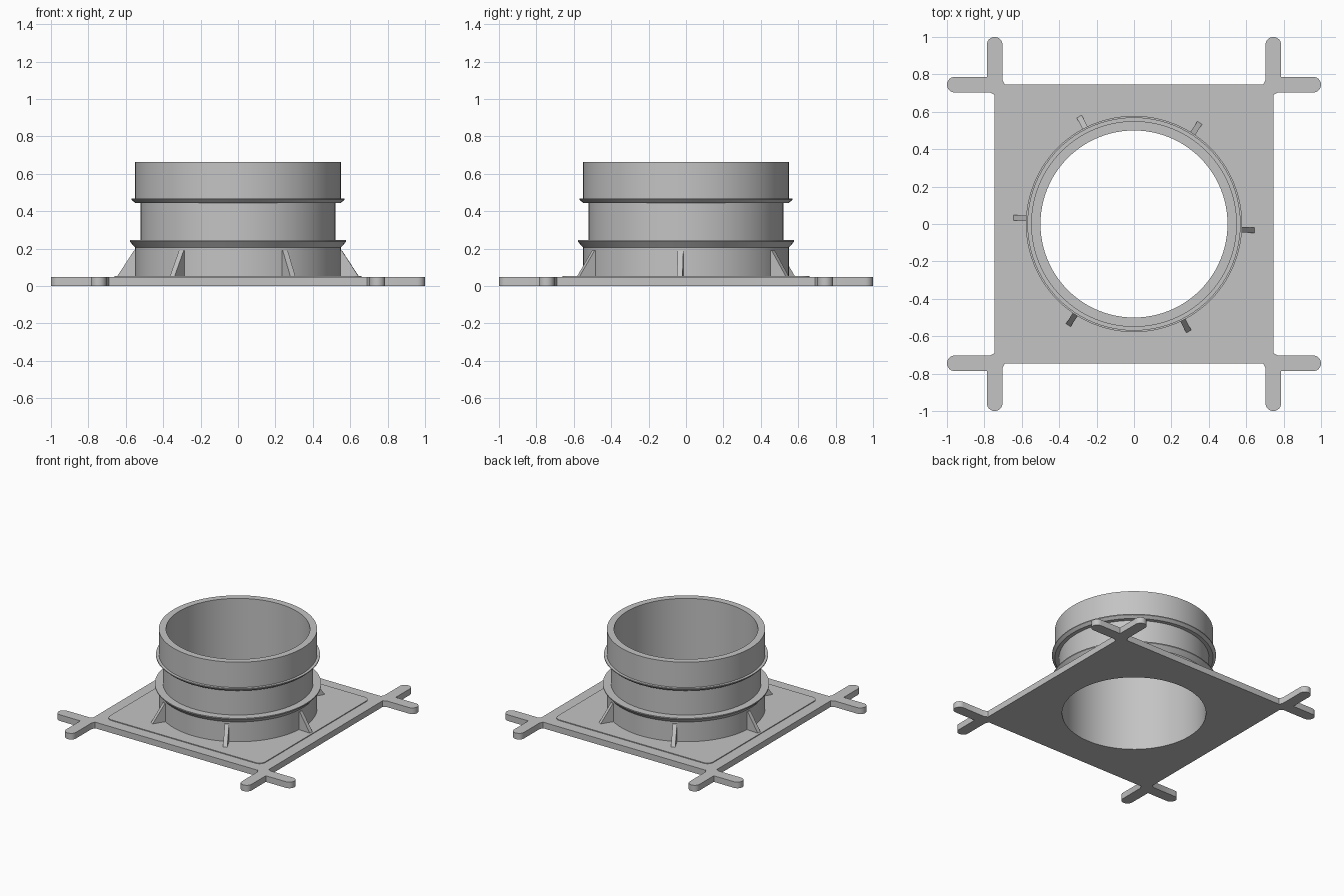
import bpy, bmesh
from math import sin, cos, pi, radians
from mathutils import Matrix, Vector

cube = bpy.data.objects.get("Cube")
if cube:
    bpy.data.objects.remove(cube, do_unlink=True)

PLATE_TOP, PANEL_TOP, BORE, SEGMENTS = 0.047, 0.053, 0.5, 96

grey = bpy.data.materials.new("plain grey")
grey.use_nodes = True
colour = (0.55, 0.55, 0.55, 1)
grey.diffuse_color = colour
grey.node_tree.nodes["Principled BSDF"].inputs["Base Color"].default_value = colour


def finish(name, bm):
    bmesh.ops.recalc_face_normals(bm, faces=bm.faces[:])
    mesh = bpy.data.meshes.new(name)
    bm.to_mesh(mesh)
    bm.free()
    mesh.materials.append(grey)
    obj = bpy.data.objects.new(name, mesh)
    bpy.context.collection.objects.link(obj)
    bpy.ops.object.select_all(action="DESELECT")
    obj.select_set(True)
    bpy.context.view_layer.objects.active = obj
    bpy.ops.object.shade_smooth_by_angle(angle=radians(30))
    return obj


def arc(cx, cy, r, start, end, n):
    angles = [radians(start + (end - start) * i / n) for i in range(n + 1)]
    return [(cx + r * cos(a), cy + r * sin(a)) for a in angles]


def four_corners(points):
    """Repeat one corner's outline around the square."""
    out = []
    for x, y in points:
        out.append((x, y))
    for _ in range(3):
        points = [(-y, x) for x, y in points]
        out += points
    return out


def bored_slab(name, outline, z0, z1):
    """Extruded outline with the round bore through it."""
    bm = bmesh.new()
    bore = arc(0, 0, BORE, 0, 360, SEGMENTS)[:-1]
    for loop in (outline, bore):
        verts = [bm.verts.new((x, y, z0)) for x, y in loop]
        for i, v in enumerate(verts):
            bm.edges.new((v, verts[(i + 1) % len(verts)]))
    bmesh.ops.triangle_fill(bm, edges=bm.edges[:], use_beauty=True, normal=(0, 0, 1))
    ext = bmesh.ops.extrude_face_region(bm, geom=bm.faces[:], use_keep_orig=True)
    top = [g for g in ext["geom"] if isinstance(g, bmesh.types.BMVert)]
    bmesh.ops.translate(bm, verts=top, vec=(0, 0, z1 - z0))
    return finish(name, bm)


# Base plate with a pair of round-ended arms at each corner
half, arm = 0.745, 0.042
tip = 1 - arm
lower = [(half, 0.69), (0.77, half - arm)] + arc(tip, half, arm, -90, 90, 12)
corner = lower + [(half + arm, half + arm)] + [(y, x) for x, y in reversed(lower)]
bored_slab("base_plate", four_corners(corner), 0, PLATE_TOP)

# Thin raised panel on the plate
bored_slab("raised_panel", four_corners(arc(0.61, 0.61, 0.05, 0, 90, 8)),
           PLATE_TOP, PANEL_TOP)

# Collar tube with two flared ridges, lathed from a closed profile
profile = [(BORE, PANEL_TOP), (0.55, PANEL_TOP), (0.55, 0.205), (0.578, 0.237),
           (0.578, 0.245), (0.522, 0.245), (0.522, 0.444), (0.55, 0.444),
           (0.57, 0.462), (0.57, 0.469), (0.55, 0.469), (0.55, 0.663), (BORE, 0.663)]
bm = bmesh.new()
rings = []
for i in range(SEGMENTS):
    a = 2 * pi * i / SEGMENTS
    rings.append([bm.verts.new((r * cos(a), r * sin(a), z)) for r, z in profile])
for i, ring in enumerate(rings):
    nxt = rings[(i + 1) % SEGMENTS]
    for j in range(len(profile)):
        k = (j + 1) % len(profile)
        bm.faces.new((ring[j], nxt[j], nxt[k], ring[k]))
finish("collar_tube", bm)

# Six triangular gusset ribs around the foot of the tube
rib = [(0.535, PLATE_TOP), (0.645, PLATE_TOP), (0.645, PANEL_TOP), (0.556, 0.19), (0.535, 0.19)]
for n in range(6):
    bm = bmesh.new()
    face = bm.faces.new([bm.verts.new((r, -0.015, z)) for r, z in rib])
    ext = bmesh.ops.extrude_face_region(bm, geom=[face], use_keep_orig=True)
    side = [g for g in ext["geom"] if isinstance(g, bmesh.types.BMVert)]
    bmesh.ops.translate(bm, verts=side, vec=Vector((0, 0.03, 0)))
    bm.transform(Matrix.Rotation(radians(60 * n - 3), 4, "Z"))
    finish(f"gusset_rib_{n + 1}", bm)
